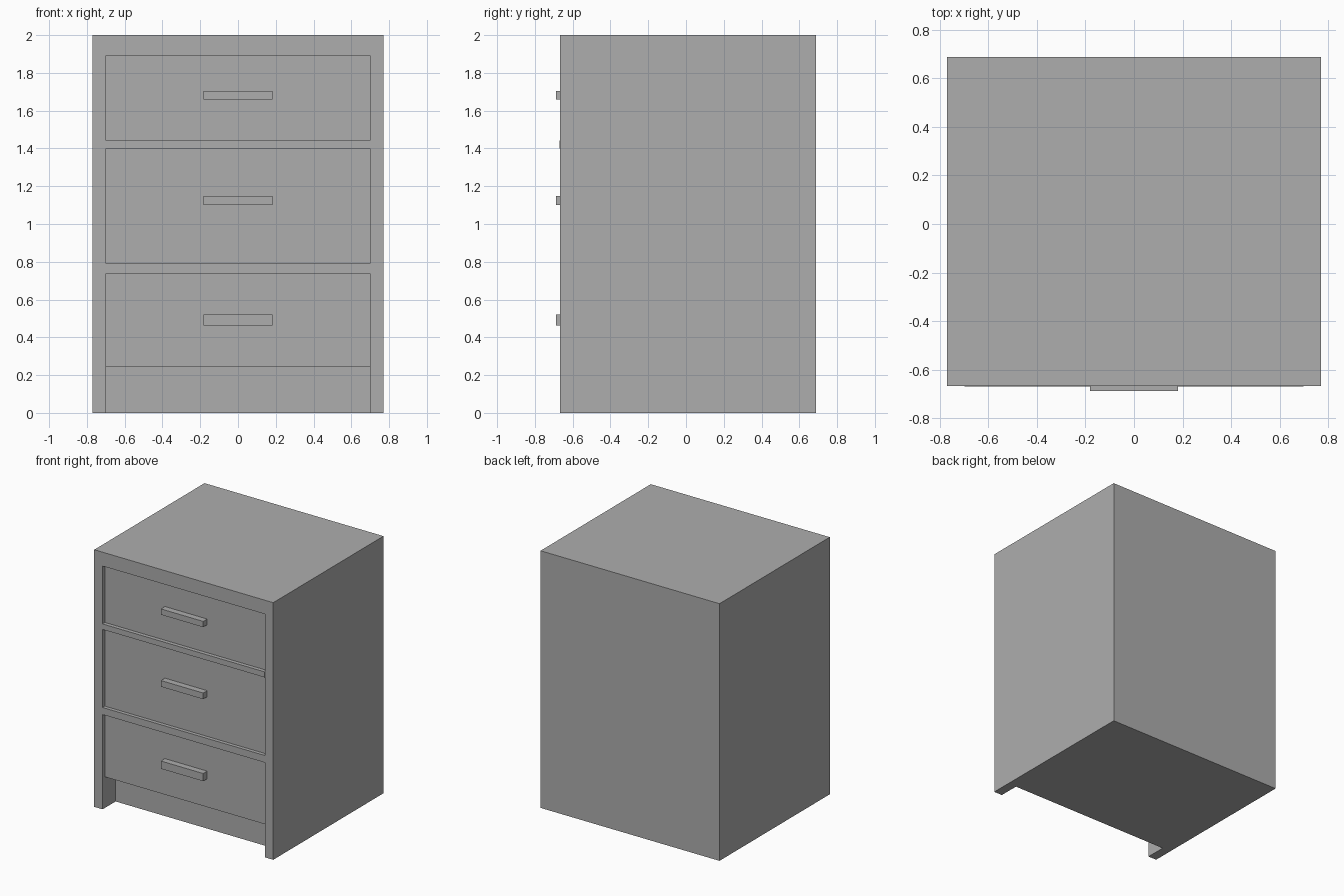
import bpy

# Remove the default cube
cube = bpy.data.objects.get("Cube")
if cube:
    bpy.data.objects.remove(cube, do_unlink=True)

# Single painted-grey material
GREY = (0.42, 0.42, 0.42, 1)
grey = bpy.data.materials.new("plain_grey")
grey.use_nodes = True
grey.diffuse_color = GREY
grey.node_tree.nodes["Principled BSDF"].inputs["Base Color"].default_value = GREY

FRONT, BACK = -0.667, 0.688
HALF_WIDTH, HALF_OPENING, HALF_HANDLE = 0.77, 0.698, 0.182
PANEL = FRONT + 0.028     # face of the drawer fronts
KICK = FRONT + 0.16       # face of the recessed plinth


def box(name, half_x, y, z):
    """Flat-sided box centred on x, spanning the y and z ranges."""
    bpy.ops.mesh.primitive_cube_add(size=1, location=(0, sum(y) / 2, sum(z) / 2))
    obj = bpy.context.object
    obj.name = name
    obj.scale = (2 * half_x, y[1] - y[0], z[1] - z[0])
    bpy.ops.object.transform_apply(location=False, rotation=False, scale=True)
    obj.data.materials.append(grey)
    return obj


def carve(target, half_x, y, z):
    """Cut a box-shaped recess out of the target."""
    cutter = box("recess_cutter", half_x, y, z)
    cutter.hide_render = True
    mod = target.modifiers.new("recess", "BOOLEAN")
    mod.operation = "DIFFERENCE"
    mod.solver = "EXACT"
    mod.object = cutter
    bpy.context.view_layer.objects.active = target
    bpy.ops.object.modifier_apply(modifier=mod.name)
    bpy.data.objects.remove(cutter, do_unlink=True)


# Cabinet body
cabinet = box("cabinet_body", HALF_WIDTH, (FRONT, BACK), (0, 2))

# Drawers: name, front height range, handle height range
drawers = [
    ("top", (1.443, 1.892), (1.66, 1.705)),
    ("middle", (0.792, 1.40), (1.10, 1.148)),
    ("bottom", (0.242, 0.737), (0.462, 0.522)),
]
for name, front_z, handle_z in drawers:
    carve(cabinet, HALF_OPENING, (FRONT - 0.1, PANEL), front_z)
    box(name + "_drawer_handle", HALF_HANDLE, (-0.688, PANEL), handle_z)

# Open toe space between the two front legs
carve(cabinet, HALF_OPENING, (FRONT - 0.1, KICK), (-0.1, 0.242))

# Slightly proud rail between the top and middle drawers
box("upper_rail", HALF_OPENING, (FRONT - 0.002, PANEL), (1.40, 1.443))
